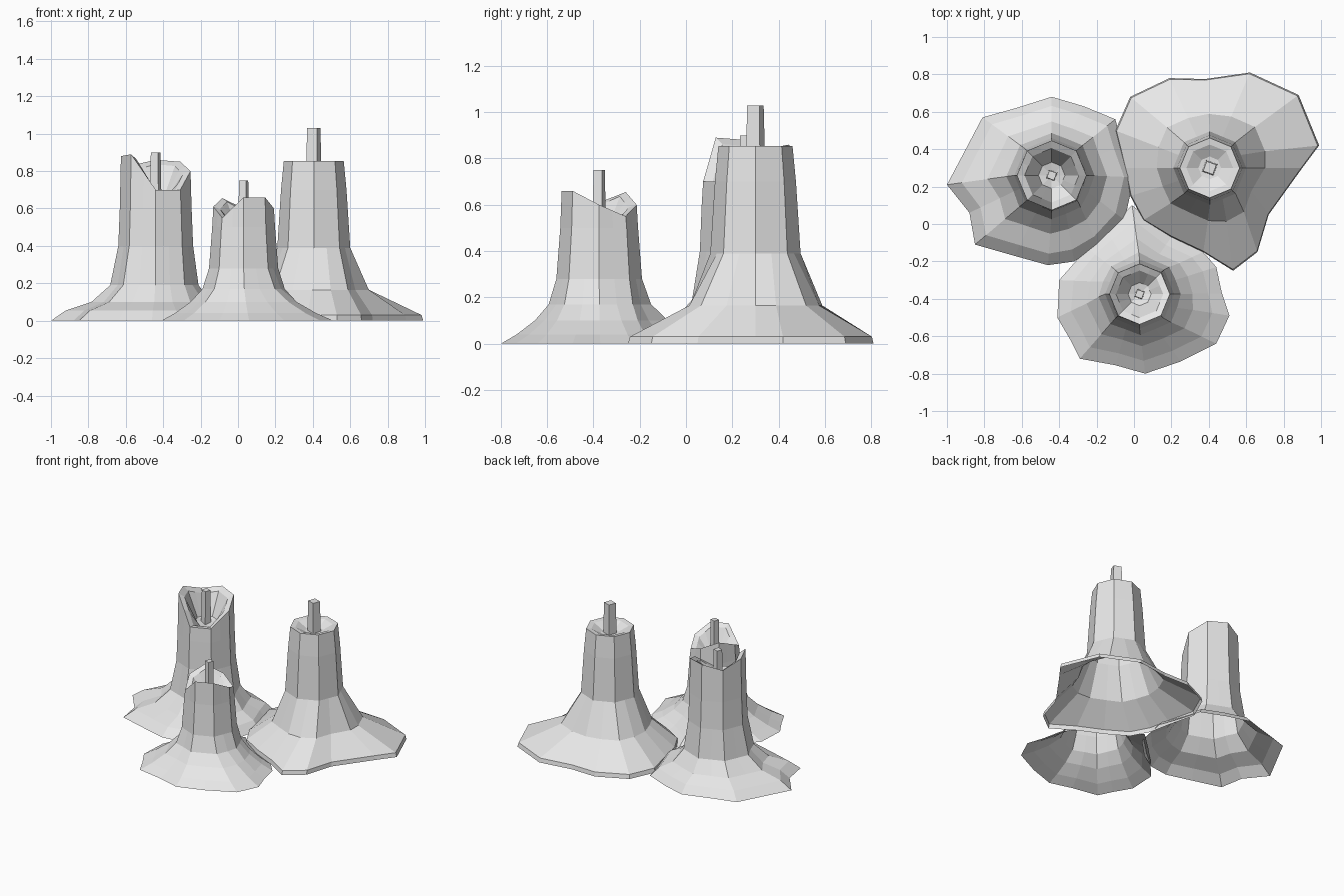
import bpy, bmesh
from math import cos, sin, pi, radians
from mathutils import Vector

cube = bpy.data.objects.get("Cube")
if cube:
    bpy.data.objects.remove(cube, do_unlink=True)

grey = bpy.data.materials.new("plain grey")
grey.use_nodes = True
grey.diffuse_color = (0.8, 0.8, 0.8, 1)
grey.node_tree.nodes["Principled BSDF"].inputs["Base Color"].default_value = (0.8, 0.8, 0.8, 1)

SIDES = 16


def finish(bm, name):
    mesh = bpy.data.meshes.new(name)
    bm.to_mesh(mesh)
    bm.free()
    mesh.materials.append(grey)
    obj = bpy.data.objects.new(name, mesh)
    bpy.context.collection.objects.link(obj)
    return obj


def octagon(center, radius):
    """Eight corners with a point in the middle of every edge."""
    pts = []
    for i in range(SIDES):
        r = radius if i % 2 == 0 else radius * cos(pi / 8)
        a = 2 * pi * i / SIDES
        pts.append(Vector((center[0] + r * cos(a), center[1] + r * sin(a))))
    return pts


def candle(name, center, foot, rings, rim_radius, rim, bowl):
    """Open-bottomed wax body: spread foot, octagonal stem, uneven rim, hollow top."""
    bm = bmesh.new()
    foot = [Vector(p) for p in foot]
    heights = []
    for i in range(SIDES):
        k = i // 2
        heights.append(rim[k] if i % 2 == 0 else (rim[k] + rim[(k + 1) % len(rim)]) / 2)

    loops = []
    # foot and stem: each ring blends the stem octagon towards the foot outline
    for z, radius, spread in rings:
        stem = octagon(center, radius)
        loops.append([(*s.lerp(f, spread), z) for s, f in zip(stem, foot)])
    # rim, inner lip and bowl
    for scale, drop in ((1, 0), (0.78, 0.12), (0.38, 0.9)):
        ring = octagon(center, rim_radius * scale)
        loops.append([(*p, h + (bowl - h) * drop) for p, h in zip(ring, heights)])

    loops = [[bm.verts.new(p) for p in loop] for loop in loops]
    for low, high in zip(loops, loops[1:]):
        for i in range(SIDES):
            j = (i + 1) % SIDES
            bm.faces.new((low[i], low[j], high[j], high[i]))
    middle = bm.verts.new((*center, bowl))
    for i in range(SIDES):
        bm.faces.new((loops[-1][i], loops[-1][(i + 1) % SIDES], middle))
    return finish(bm, name)


def wick(name, center, radius, bottom, top):
    """Square tapered wick, turned a little."""
    bm = bmesh.new()
    bmesh.ops.create_cone(bm, cap_ends=True, segments=4, radius1=radius,
                          radius2=radius * 0.85, depth=top - bottom)
    obj = finish(bm, name)
    obj.location = (*center, (top + bottom) / 2)
    obj.rotation_euler.z = radians(25)


# tall candle, level rim
tall = (0.405, 0.3)
candle("tall_candle", tall,
       [(.9, .3), (.99, .42), (.88, .69), (.62, .81), (.38, .775), (.19, .78),
        (-.02, .68), (-.1, .5), (-.05, .3), (-.02, .15), (.05, .02), (.2, -.07),
        (.37, -.15), (.53, -.25), (.66, -.15), (.72, .05)],
       [(0, .2, 1), (.03, .2, .98), (.165, .22, .27), (.39, .195, 0), (.7, .175, 0)],
       .16, [.855] * 8, .81)
wick("tall_wick", tall, .046, .79, 1.03)

# broad candle, rim melted away at the front
broad = (-.44, .26)
candle("broad_candle", broad,
       [(0, .25), (-.06, .42), (-.1, .56), (-.27, .63), (-.44, .68), (-.63, .62),
        (-.81, .57), (-.91, .38), (-1, .21), (-.88, .06), (-.85, -.11), (-.64, -.17),
        (-.46, -.22), (-.32, -.2), (-.19, -.12), (-.05, .02)],
       [(0, .2, 1), (.055, .2, .78), (.1, .2, .4), (.19, .2, .12), (.4, .2, 0), (.6, .192, 0)],
       .186, [.8, .85, .86, .83, .88, .89, .7, .7], .66)
wick("broad_wick", broad, .034, .64, .9)

# short candle, two notches in the rim
short = (.03, -.375)
candle("short_candle", short,
       [(.47, -.37), (.44, -.23), (.37, -.15), (.2, -.07), (-.01, .1), (-.15, -.03),
        (-.25, -.13), (-.4, -.3), (-.41, -.5), (-.34, -.62), (-.29, -.72), (-.1, -.755),
        (.06, -.8), (.25, -.735), (.44, -.64), (.51, -.49)],
       [(0, .18, 1), (.04, .18, .72), (.1, .18, .4), (.17, .19, .12), (.28, .185, 0), (.5, .168, 0)],
       .162, [.6, .55, .6, .655, .61, .55, .66, .66], .5)
wick("short_wick", short, .032, .48, .75)
